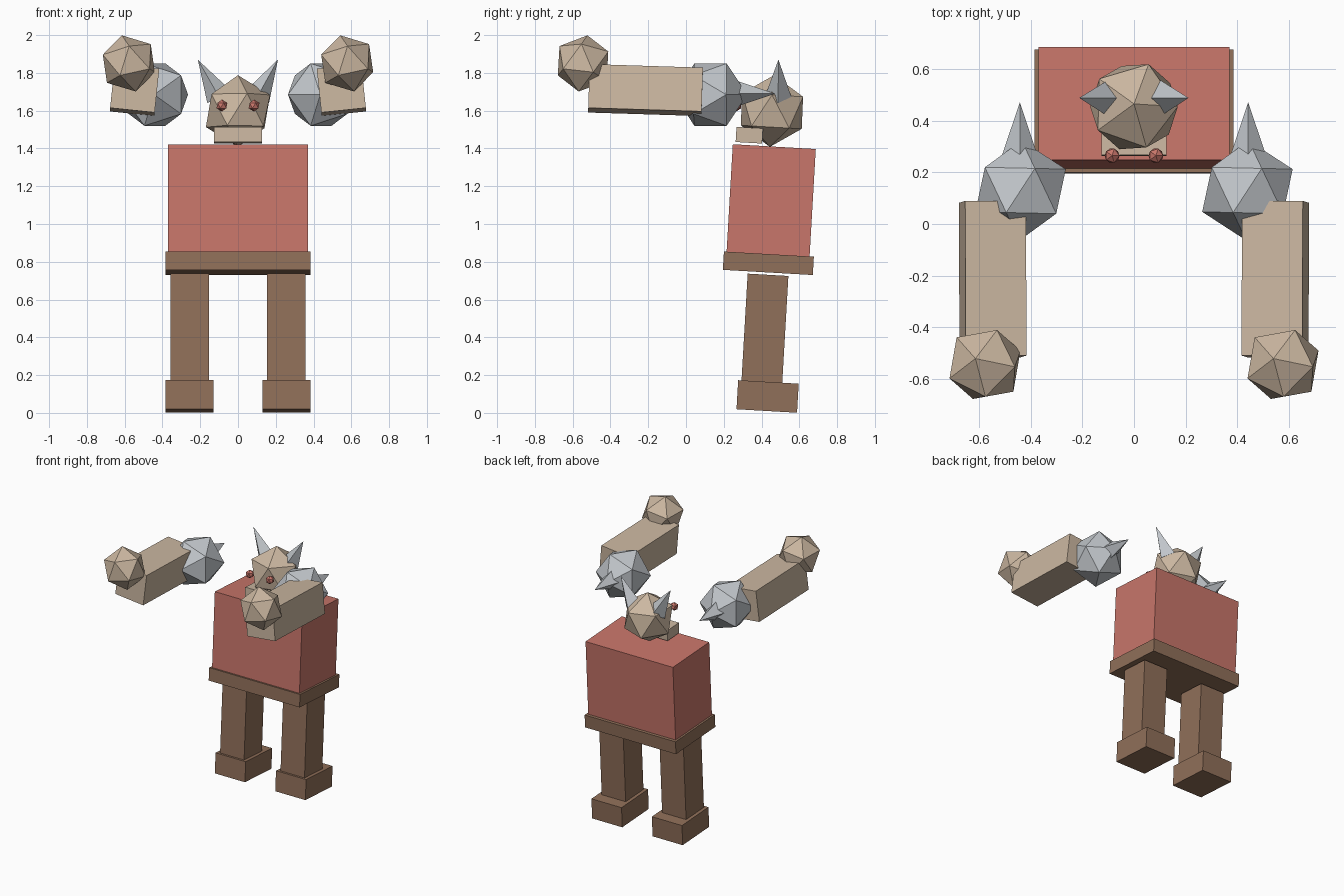
import bpy, bmesh
from math import radians, sin, cos
from mathutils import Matrix, Vector, Euler

cube = bpy.data.objects.get("Cube")
if cube:
    bpy.data.objects.remove(cube, do_unlink=True)


def material(name, rgb):
    m = bpy.data.materials.new(name)
    m.use_nodes = True
    m.diffuse_color = (*rgb, 1)
    m.node_tree.nodes["Principled BSDF"].inputs["Base Color"].default_value = (*rgb, 1)
    return m


RED = material("brick_red", (0.58, 0.18, 0.145))
TAN = material("tan", (0.60, 0.475, 0.355))
BROWN = material("brown", (0.28, 0.16, 0.10))
GREY = material("light_grey", (0.54, 0.57, 0.60))


def finish(name, bm, mat, matrix):
    me = bpy.data.meshes.new(name)
    bm.to_mesh(me)
    bm.free()
    me.materials.append(mat)
    ob = bpy.data.objects.new(name, me)
    ob.matrix_world = matrix
    bpy.context.collection.objects.link(ob)


def box(name, centre, size, mat, pitch=-3.3, roll=0):
    bm = bmesh.new()
    bmesh.ops.create_cube(bm, size=1)
    bmesh.ops.scale(bm, vec=size, verts=bm.verts)
    turn = Euler((radians(pitch), radians(roll), 0)).to_matrix().to_4x4()
    finish(name, bm, mat, Matrix.Translation(centre) @ turn)


def frame(a, b):
    """Orthonormal frame with its first axis along a and second towards b."""
    a = a.normalized()
    b = (b - a * a.dot(b)).normalized()
    return Matrix((a, b, a.cross(b))).transposed()


def ball(name, centre, radius, mat, vertex_dir, next_dir):
    """Twenty-sided ball with one vertex along vertex_dir, a neighbour towards next_dir."""
    bm = bmesh.new()
    bmesh.ops.create_icosphere(bm, subdivisions=1, radius=radius)
    top = max(bm.verts, key=lambda v: v.co.z)
    near = max(top.link_edges, key=lambda e: e.other_vert(top).co.x).other_vert(top)
    turn = frame(Vector(vertex_dir), Vector(next_dir)) @ frame(top.co, near.co).transposed()
    finish(name, bm, mat, Matrix.Translation(centre) @ turn.to_4x4())


def spike(name, base, tip, radius, mat):
    """Four-sided spike from base to tip."""
    base, tip = Vector(base), Vector(tip)
    bm = bmesh.new()
    bmesh.ops.create_cone(bm, cap_ends=True, segments=4, radius1=radius, radius2=0,
                          depth=(tip - base).length)
    z = (tip - base).normalized()
    side = Vector((0, 1, 0)) if abs(z.y) < 0.5 else Vector((1, 0, 0))
    turn = Matrix((side, z.cross(side), z)).transposed().to_4x4()
    finish(name, bm, mat, Matrix.Translation((base + tip) / 2) @ turn)


# Torso and belt
box("torso", (0, 0.451, 1.125), (0.74, 0.44, 0.57), RED)
box("belt", (0, 0.436, 0.792), (0.77, 0.477, 0.097), BROWN)

# Head, leaning back slightly, and jaw
lean = radians(3.3)
ball("head", (0, 0.455, 1.598), 0.19, TAN, (0, sin(lean), cos(lean)), (1, 0, 0.447))
box("jaw", (0, 0.335, 1.47), (0.253, 0.14, 0.08), TAN)

for side, s in (("left", 1), ("right", -1)):
    # Face details
    ball(side + "_eye", (s * 0.085, 0.265, 1.627), 0.032, RED, (0, 0, 1), (1, 0, 0))
    spike(side + "_horn", (s * 0.102, 0.487, 1.674), (s * 0.212, 0.49, 1.87), 0.07, GREY)

    # Legs and feet
    box(side + "_leg", (s * 0.256, 0.418, 0.448), (0.203, 0.216, 0.567), BROWN)
    box(side + "_foot", (s * 0.256, 0.432, 0.087), (0.255, 0.321, 0.154), BROWN)

    # Floating arms: shoulder guard with spike, forearm and fist
    edge = radians(57)
    ex, ey = 0.526 * cos(edge), 0.526 * sin(edge)
    ball(side + "_shoulder_guard", (s * 0.44, 0.13, 1.685), 0.194, GREY,
         (ex, ey, 0.851), (-ex, -ey, 0.851))
    spike(side + "_shoulder_spike", (s * 0.443, 0.1, 1.69), (s * 0.443, 0.472, 1.69), 0.125, GREY)
    box(side + "_forearm", (s * 0.548, -0.214, 1.709), (0.237, 0.6, 0.233), TAN,
        pitch=-1.8, roll=-6 * s)
    ball(side + "_fist", (s * 0.578, -0.545, 1.85), 0.155, TAN,
         (-0.037, 0.023, 0.148), (0.002, -0.125, 0.092))
